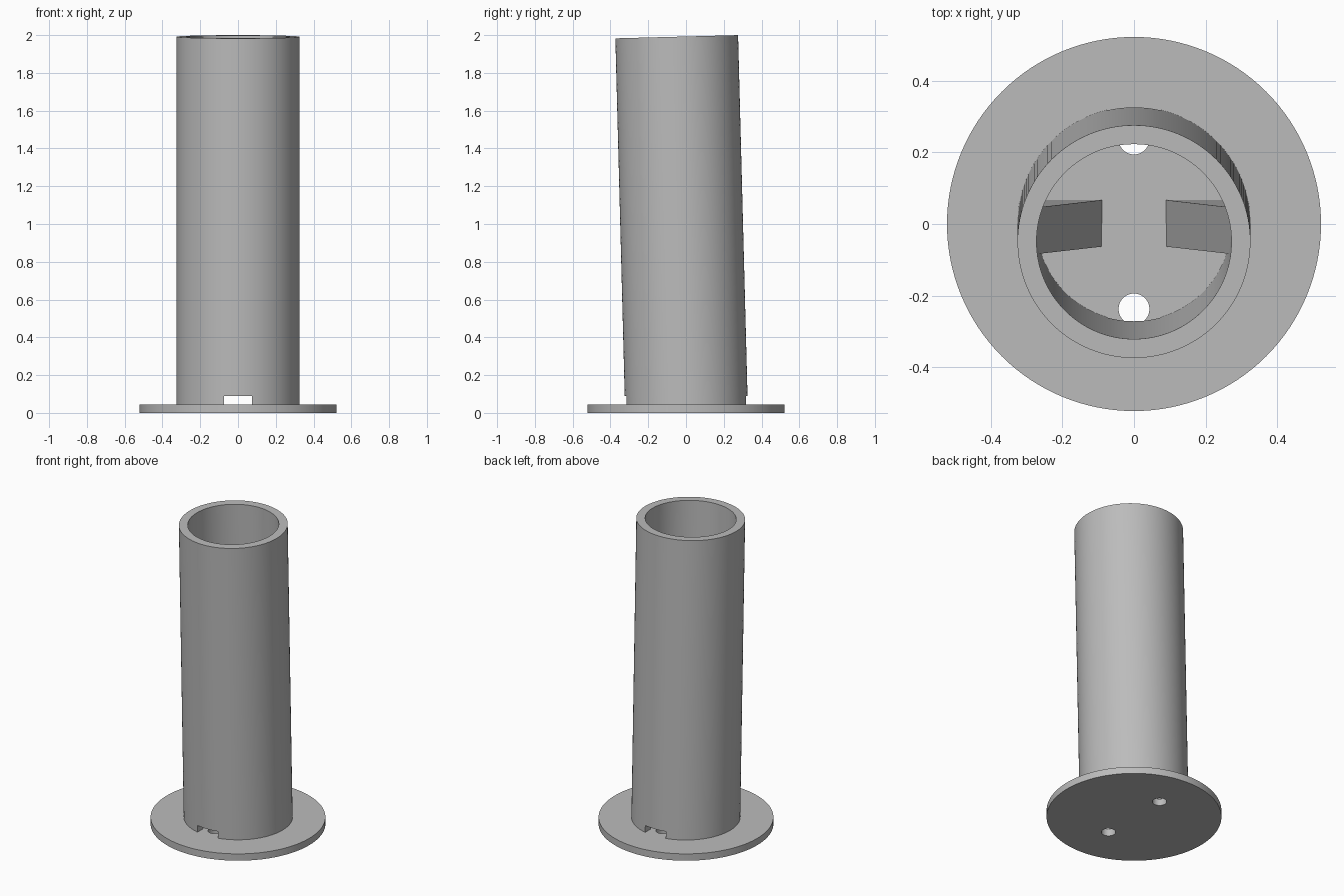
import bpy, bmesh, math
from mathutils import Matrix

if "Cube" in bpy.data.objects:
    bpy.data.objects.remove(bpy.data.objects["Cube"], do_unlink=True)

BASE_TOP = 0.045
SIDES = 128
TILT = Matrix.Translation((0, 0.003, 0)) @ Matrix.Rotation(math.radians(1.5), 4, "X")

grey = bpy.data.materials.new("plain grey")
grey.use_nodes = True
colour = (0.5, 0.5, 0.5, 1)
grey.diffuse_color = colour
grey.node_tree.nodes["Principled BSDF"].inputs["Base Color"].default_value = colour


def make_object(name, bm):
    bmesh.ops.recalc_face_normals(bm, faces=bm.faces)
    mesh = bpy.data.meshes.new(name)
    bm.to_mesh(mesh)
    bm.free()
    mesh.materials.append(grey)
    obj = bpy.data.objects.new(name, mesh)
    bpy.context.collection.objects.link(obj)
    return obj


def cylinder(name, radius, bottom, top, y=0, sides=SIDES):
    bm = bmesh.new()
    bmesh.ops.create_cone(bm, cap_ends=True, segments=sides, radius1=radius, radius2=radius,
                          depth=top - bottom,
                          matrix=Matrix.Translation((0, y, (top + bottom) / 2)))
    return make_object(name, bm)


def prism(name, outline, half_width):
    """Extrude an x-z outline along y."""
    bm = bmesh.new()
    face = bm.faces.new([bm.verts.new((x, -half_width, z)) for x, z in outline])
    moved = bmesh.ops.extrude_face_region(bm, geom=[face])["geom"]
    bmesh.ops.translate(bm, vec=(0, 2 * half_width, 0),
                        verts=[v for v in moved if isinstance(v, bmesh.types.BMVert)])
    return make_object(name, bm)


def select(obj):
    bpy.ops.object.select_all(action="DESELECT")
    obj.select_set(True)
    bpy.context.view_layer.objects.active = obj


def cut(obj, cutter):
    mod = obj.modifiers.new("cut", "BOOLEAN")
    mod.operation = "DIFFERENCE"
    mod.solver = "EXACT"
    mod.object = cutter
    select(obj)
    bpy.ops.object.modifier_apply(modifier=mod.name)
    bpy.data.objects.remove(cutter, do_unlink=True)


def smooth(obj):
    select(obj)
    bpy.ops.object.shade_smooth_by_angle(angle=math.radians(30))


# Round base plate with two screw holes
base = cylinder("base_plate", 0.522, 0, BASE_TOP)
for side in (-1, 1):
    cut(base, cylinder("hole_cutter", 0.043, -0.1, 0.2, y=side * 0.237, sides=48))
smooth(base)

# Leaning hollow tube, its foot sunk into the plate
bm = bmesh.new()
section = [(0.272, 0.022), (0.325, 0.022), (0.325, 1.992), (0.272, 1.992)]
loop = [bm.verts.new((x, 0, z)) for x, z in section]
edges = [bm.edges.new((loop[i], loop[i - 1])) for i in range(len(loop))]
bmesh.ops.spin(bm, geom=loop + edges, cent=(0, 0, 0), axis=(0, 0, 1),
               angle=math.tau, steps=SIDES, use_duplicate=False)
bmesh.ops.remove_doubles(bm, verts=bm.verts, dist=0.0001)
bm.transform(TILT)
tube = make_object("tube", bm)

# Drain notch through the front and back of the foot
cut(tube, prism("notch_cutter", [(-0.075, -0.1), (0.075, -0.1), (0.075, 0.09), (-0.075, 0.09)], 0.6))
smooth(tube)

# Steep inner ramps, rising from the floor into the wall
for name, side in (("left_ramp", 1), ("right_ramp", -1)):
    outline = [(side * 0.09, 0.022), (side * 0.3, 0.022), (side * 0.3, 0.96), (side * 0.09, 0.045)]
    ramp = prism(name, outline, 0.065)
    ramp.data.transform(TILT)
